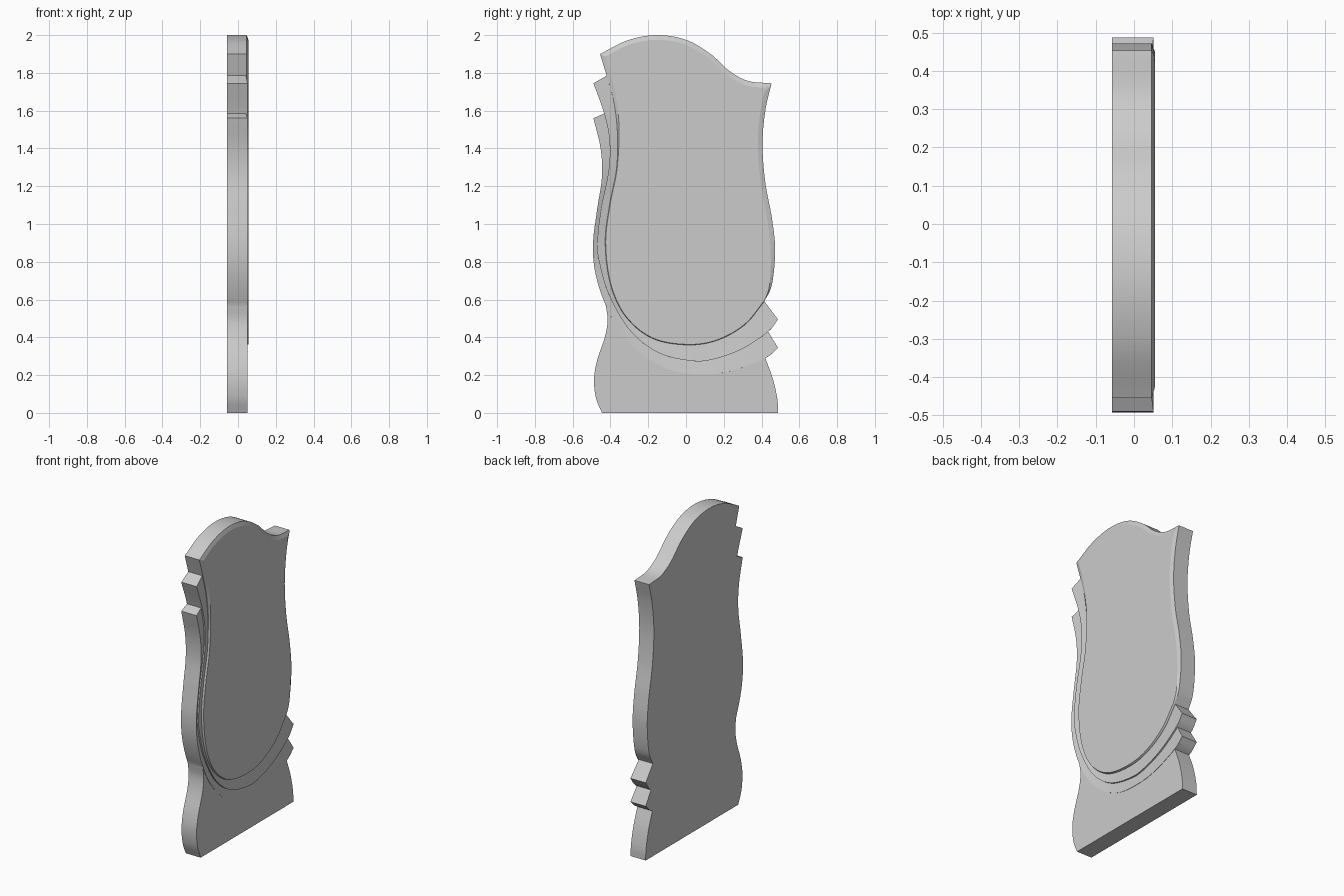
import bpy, bmesh, math
from mathutils import Vector

if "Cube" in bpy.data.objects:
    bpy.data.objects.remove(bpy.data.objects["Cube"])

BACK, SEAT, RIM, FACE = -0.057, 0.04, 0.046, 0.055
K = 8  # samples per control segment


def spline(pts):
    """Catmull-Rom through (y, z) points; sample i*K is control point i."""
    p = [Vector(q) for q in pts]
    p = [2 * p[0] - p[1]] + p + [2 * p[-1] - p[-2]]
    out = []
    for i in range(1, len(p) - 2):
        a, b, c, d = p[i - 1:i + 3]
        for s in range(K):
            t = s / K
            out.append(0.5 * (2 * b + (c - a) * t + (2 * a - 5 * b + 4 * c - d) * t * t
                              + (3 * b - a - 3 * c + d) * t ** 3))
    return out + [p[-2]]


def resample(line, n):
    """n + 1 points at equal arc length."""
    acc = [0]
    for a, b in zip(line, line[1:]):
        acc.append(acc[-1] + (b - a).length)
    out, j = [], 0
    for i in range(n + 1):
        d = acc[-1] * i / n
        while j < len(line) - 2 and acc[j + 1] < d:
            j += 1
        out.append(line[j].lerp(line[j + 1], (d - acc[j]) / (acc[j + 1] - acc[j])))
    return out


def shell(name, rings, closed=True, first=False, last=False):
    """Bridge rings of 3D points; optionally cap the first and last ring."""
    bm = bmesh.new()
    vs = [[bm.verts.new(q) for q in r] for r in rings]
    n = len(vs[0])
    for a, b in zip(vs, vs[1:]):
        for i in range(n if closed else n - 1):
            j = (i + 1) % n
            bm.faces.new((a[i], a[j], b[j], b[i]))
    if first:
        bm.faces.new(vs[0])
    if last:
        bm.faces.new(vs[-1])
    bmesh.ops.recalc_face_normals(bm, faces=bm.faces[:])
    me = bpy.data.meshes.new(name)
    bm.to_mesh(me)
    bm.free()
    ob = bpy.data.objects.new(name, me)
    bpy.context.collection.objects.link(ob)
    bpy.ops.object.select_all(action='DESELECT')
    ob.select_set(True)
    bpy.context.view_layer.objects.active = ob
    bpy.ops.object.shade_smooth_by_angle(angle=math.radians(15))
    return ob


def at(line, x):
    return [(x, q.x, q.y) for q in line]


# Outline curves
crest = spline([(-.455, 1.90), (-.31, 1.972), (-.155, 2.0), (0, 1.975), (.13, 1.9),
                (.23, 1.81), (.33, 1.757), (.453, 1.745)])
right = spline([(.453, 1.745), (.42, 1.6), (.405, 1.42), (.42, 1.22), (.455, 1.03),
                (.472, .86), (.455, .68), (.415, .59)])
# Panel edge, then the outer edges of the two bands (right end to upper left)
inner = spline([(.415, .59), (.31, .465), (.16, .382), (0, .36), (-.18, .395), (-.32, .51),
                (-.4, .68), (-.428, .9), (-.405, 1.1), (-.367, 1.3), (-.364, 1.5),
                (-.385, 1.66), (-.42, 1.785)])
middle = spline([(.487, .495), (.435, .43), (.3, .34), (.15, .285), (.03, .275), (-.15, .32),
                 (-.3, .44), (-.41, .63), (-.46, .8), (-.47, .9), (-.45, 1.08), (-.41, 1.28),
                 (-.405, 1.44), (-.433, 1.585), (-.49, 1.745)])
outer = spline([(.487, .345), (.42, .29), (.25, .225), (.1, .205), (-.07, .222), (-.22, .3),
                (-.34, .42), (-.425, .57), (-.48, .74), (-.492, .9), (-.47, 1.08),
                (-.445, 1.25), (-.452, 1.4), (-.49, 1.56)])
base_right = spline([(.42, .29), (.46, .18), (.484, .07), (.487, 0)])
base_left = spline([(-.445, 0), (-.477, .08), (-.487, .18), (-.47, .28), (-.43, .4),
                    (-.415, .49), (-.425, .57)])

# Slab: back and outside walls along the whole silhouette
outline = (crest[:-1] + right + middle[:K] + [middle[K]] + outer[:K] + base_right
           + base_left[:-1] + outer[7 * K:] + middle[13 * K:] + inner[-1:])
shell("slab_body", [at(outline, BACK), at(outline, SEAT)], first=True)

# Panel with a shallow chamfer that is narrow along the lower curve
rim = crest[:-1] + right[:-1] + inner
n, top = len(rim), len(crest) + len(right) - 2
face = []
for i, q in enumerate(rim):
    e1 = (q - rim[i - 1]).normalized()
    e2 = (rim[(i + 1) % n] - q).normalized()
    n1, n2 = Vector((e1.y, -e1.x)), Vector((e2.y, -e2.x))
    w = 0.025
    if i >= top - 2 * K:
        w = max(0.003, 0.025 * (top - i) / (2 * K))
    if i > n - 3 * K:
        w = 0.003 + 0.022 * (i - n + 3 * K) / (3 * K)
    face.append(q + (n1 + n2) * w / (1 + n1.dot(n2)))
shell("front_panel", [at(rim, SEAT), at(rim, RIM), at(face, FACE)], last=True)

# Bands: strips rising from the inner to the outer edge, with a step at the outside
for name, a, b in (("inner_band", inner, middle),
                   ("outer_band", middle[K:13 * K + 1], outer)):
    ra, rb = resample(a, 100), resample(b, 100)
    shell(name, [at(ra, SEAT + 0.002), at(rb, FACE - 0.004), at(rb, SEAT)], closed=False)
    # end caps closing the pointed tips
    for side, k in (("right", 0), ("left", -1)):
        p, q = ra[k], rb[k]
        shell(f"{name}_{side}_tip", [[(SEAT, *p), (SEAT, *q)],
                                     [(SEAT + 0.002, *p), (FACE - 0.004, *q)]], closed=False)

# Base below the bands
foot = base_right + base_left[:-1] + outer[K + 1:7 * K + 1][::-1]
shell("base", [at(foot, SEAT), at(foot, 0.049)], last=True)
